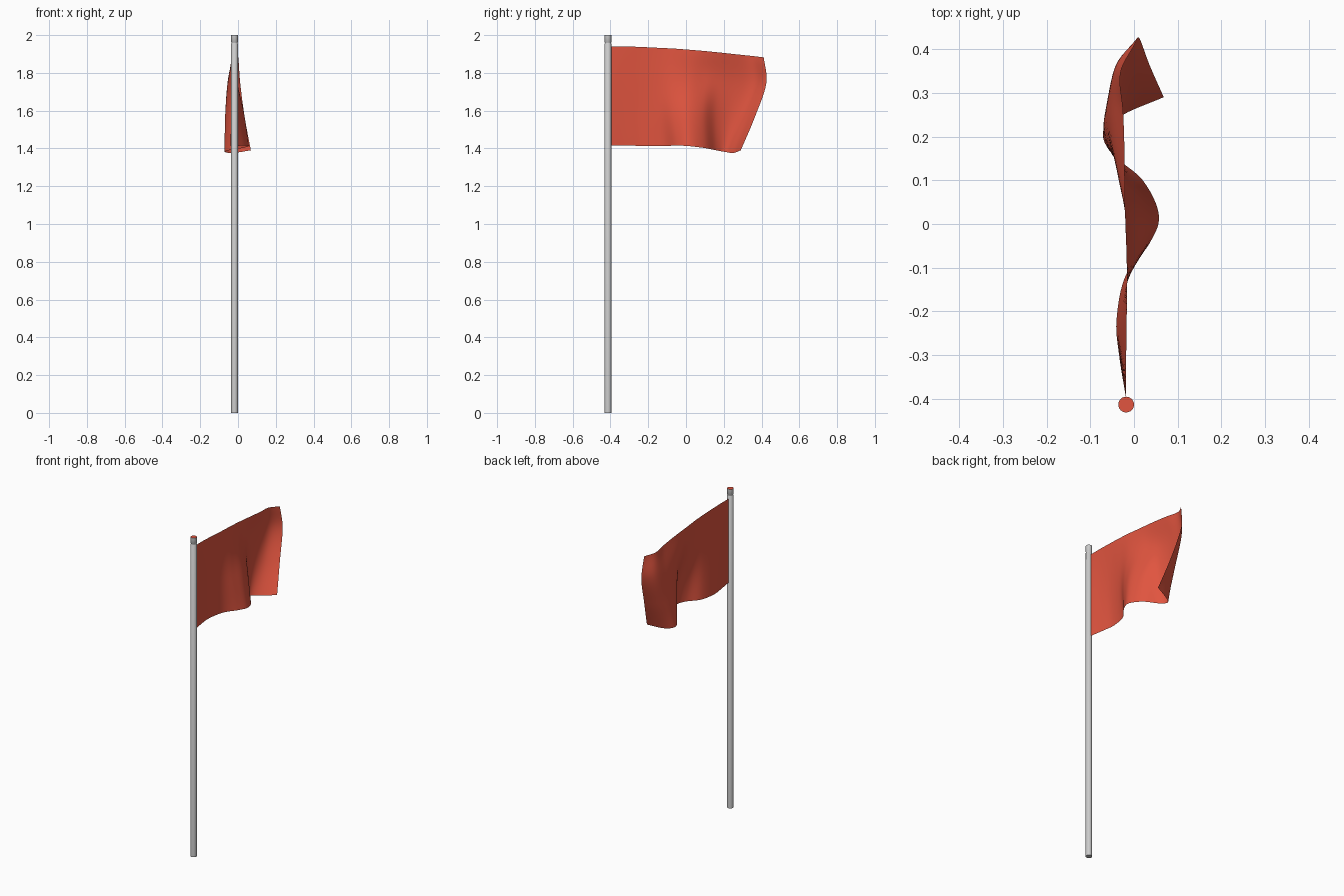
import bpy, math

if "Cube" in bpy.data.objects:
    bpy.data.objects.remove(bpy.data.objects["Cube"])

def material(name, rgb):
    m = bpy.data.materials.new(name)
    m.diffuse_color = (*rgb, 1)
    m.use_nodes = True
    m.node_tree.nodes["Principled BSDF"].inputs["Base Color"].default_value = m.diffuse_color
    return m

red = material("flag_red", (0.75, 0.09, 0.05))

def add_mesh(name, verts, faces):
    me = bpy.data.meshes.new(name)
    me.from_pydata(verts, [], faces)
    ob = bpy.data.objects.new(name, me)
    bpy.context.collection.objects.link(ob)
    return ob

def spline(pts, n):
    """Catmull-Rom curve through pts, n samples per span."""
    ext = lambda a, b: tuple(2 * p - q for p, q in zip(a, b))
    p = [ext(pts[0], pts[1])] + list(pts) + [ext(pts[-1], pts[-2])]
    out = []
    for i in range(1, len(p) - 2):
        for k in range(n):
            t = k / n
            out.append(tuple(0.5 * (2 * b + (c - a) * t + (2 * a - 5 * b + 4 * c - d) * t * t
                                    + (3 * b - a - 3 * c + d) * t ** 3)
                             for a, b, c, d in zip(*p[i - 1:i + 3])))
    return out + [tuple(pts[-1])]

# pole: lathed profile with a fine groove under the tip
PX, PY, SIDES = -0.018, -0.413, 24
profile = [(0.018, 0), (0.018, 1.955), (0.0165, 1.957), (0.0165, 1.961), (0.018, 1.963), (0.018, 2.0)]
verts = [(PX + r * math.cos(2 * math.pi * s / SIDES), PY + r * math.sin(2 * math.pi * s / SIDES), z)
         for r, z in profile for s in range(SIDES)]
faces = [(i * SIDES + s, i * SIDES + (s + 1) % SIDES, (i + 1) * SIDES + (s + 1) % SIDES, (i + 1) * SIDES + s)
         for i in range(len(profile) - 1) for s in range(SIDES)]
faces += [tuple(reversed(range(SIDES))), tuple(range(len(verts) - SIDES, len(verts)))]
pole = add_mesh("pole", verts, faces)
pole.data.materials.append(material("pole_grey", (0.8, 0.8, 0.8)))
pole.data.materials.append(red)
pole.data.polygons[-1].material_index = 1   # red top

# flag: (x, y) waves at four heights, bottom to top
rows = [
    (0.0, [(-.018, -.4), (-.034, -.3), (-.04, -.22), (-.02, -.12), (.035, -.045), (.057, .02),
           (.02, .10), (-.05, .16), (-.07, .21), (-.025, .25), (.068, .29)]),
    (0.36, [(-.018, -.4), (-.03, -.31), (-.033, -.23), (-.018, -.14), (.015, -.065), (.03, .01),
            (.005, .09), (-.05, .16), (-.068, .24), (-.04, .31), (.035, .365)]),
    (0.72, [(-.018, -.4), (-.024, -.315), (-.024, -.23), (-.017, -.145), (-.008, -.06), (-.014, .02),
            (-.034, .10), (-.05, .18), (-.054, .27), (-.043, .36), (.012, .425)]),
    (1.0, [(-.018, -.4), (-.018, -.318), (-.017, -.235), (-.016, -.153), (-.017, -.07), (-.02, .012),
           (-.021, .095), (-.022, .177), (-.025, .26), (-.031, .345), (.002, .412)]),
]
z_bottom = [1.415, 1.415, 1.413, 1.413, 1.415, 1.412, 1.402, 1.39, 1.381, 1.376, 1.39]
z_top = [1.94, 1.94, 1.937, 1.933, 1.929, 1.923, 1.916, 1.908, 1.899, 1.89, 1.882]

grid = [[(x, y, zb + (zt - zb) * v) for (x, y), zb, zt in zip(pts, z_bottom, z_top)] for v, pts in rows]
fine_rows = [spline(r, 6) for r in grid]
columns = [spline(c, 8) for c in zip(*fine_rows)]
h = len(columns[0])
verts = [p for c in columns for p in c]
faces = [(i * h + j, (i + 1) * h + j, (i + 1) * h + j + 1, i * h + j + 1)
         for i in range(len(columns) - 1) for j in range(h - 1)]
flag = add_mesh("flag", verts, faces)
flag.data.materials.append(red)

for ob in (pole, flag):
    bpy.ops.object.select_all(action='DESELECT')
    ob.select_set(True)
    bpy.context.view_layer.objects.active = ob
    bpy.ops.object.shade_smooth_by_angle(angle=math.radians(40))
